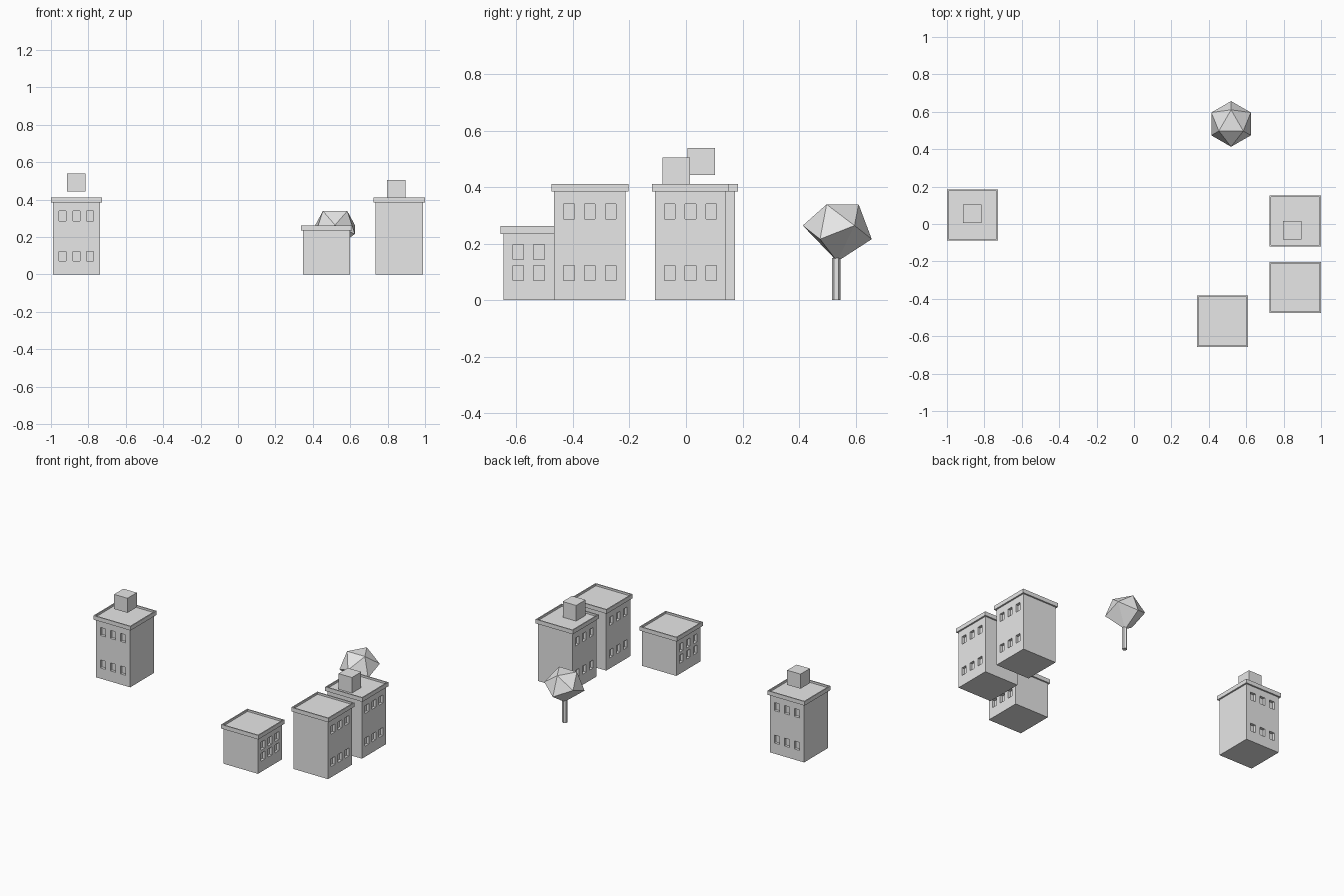
import bpy, bmesh, math
from mathutils import Matrix, Vector

if "Cube" in bpy.data.objects:
    bpy.data.objects.remove(bpy.data.objects["Cube"])

grey = bpy.data.materials.new("plain grey")
grey.use_nodes = True
grey.diffuse_color = (0.8, 0.8, 0.8, 1)
grey.node_tree.nodes["Principled BSDF"].inputs["Base Color"].default_value = grey.diffuse_color

BODY, CORNICE = 0.252, 0.273
CORNICE_HEIGHT, RIM_DEPTH = 0.027, 0.013
WINDOW_W, WINDOW_H, WINDOW_GAP, WINDOW_DEPTH = 0.038, 0.053, 0.0735, 0.018


def finish(name, bm, location, turn=0):
    bmesh.ops.recalc_face_normals(bm, faces=bm.faces)
    mesh = bpy.data.meshes.new(name)
    bm.to_mesh(mesh)
    bm.free()
    mesh.materials.append(grey)
    obj = bpy.data.objects.new(name, mesh)
    obj.location = location
    obj.rotation_euler.z = turn
    bpy.context.collection.objects.link(obj)
    return obj


def box(width, height):
    """Square box standing on its local floor."""
    bm = bmesh.new()
    bmesh.ops.create_cube(bm, size=1, matrix=Matrix.Translation((0, 0, height / 2))
                          @ Matrix.Diagonal((width, width, height, 1)))
    return bm


def push_in(bm, faces, depth):
    """Sink each face along its own normal."""
    bm.normal_update()
    for face in bmesh.ops.extrude_discrete_faces(bm, faces=faces)["faces"]:
        face.normal_update()
        bmesh.ops.translate(bm, verts=face.verts, vec=-face.normal * depth)


def building(name, x, y, wall, rows, turn=0):
    # Walls, with recessed windows on two opposite sides
    bm = box(BODY, wall)
    columns = [k * WINDOW_GAP for k in (-1, 0, 1)]
    for centres, size, axis in ((columns, WINDOW_W, 1), (rows, WINDOW_H, 2)):
        for centre in centres:
            for side in (-1, 1):
                co, no = Vector(), Vector()
                co[axis], no[axis] = centre + side * size / 2, 1
                bmesh.ops.bisect_plane(bm, geom=bm.verts[:] + bm.edges[:] + bm.faces[:],
                                       plane_co=co, plane_no=no)
    bm.normal_update()
    panes = []
    for face in bm.faces:
        mid = face.calc_center_median()
        if (abs(face.normal.x) > 0.9
                and min(abs(mid.y - c) for c in columns) < 0.005
                and min(abs(mid.z - r) for r in rows) < 0.005):
            panes.append(face)
    push_in(bm, panes, WINDOW_DEPTH)
    finish(name + "_walls", bm, (x, y, 0), turn)

    # Cornice with a sunken flat roof
    bm = box(CORNICE, CORNICE_HEIGHT)
    bm.normal_update()
    top = max(bm.faces, key=lambda f: f.calc_center_median().z)
    bmesh.ops.inset_individual(bm, faces=[top], thickness=(CORNICE - BODY) / 2)
    top = [f for f in bm.faces if f.normal.z > 0.9
           and f.calc_center_median().xy.length < 0.001]
    push_in(bm, top, RIM_DEPTH)
    finish(name + "_cornice", bm, (x, y, wall), turn)


TALL, LOW = 0.384, 0.235
tall_rows, low_rows = (0.097, 0.313), (0.097, 0.171)
building("west_tower", -0.864, 0.048, TALL, tall_rows, math.pi / 2)
building("east_tower", 0.862, 0.016, TALL, tall_rows)
building("corner_tower", 0.862, -0.34, TALL, tall_rows)
building("low_house", 0.473, -0.52, LOW, low_rows)

# Rooftop boxes
finish("west_roof_box", box(0.098, 0.097), (-0.865, 0.054, 0.442))
finish("east_roof_box", box(0.098, 0.104), (0.846, -0.034, 0.4))

# Faceted tree crown: top triangle, zigzag belt, lower point
bm = bmesh.new()
for k in range(3):
    a = math.radians(90 + 120 * k)
    bm.verts.new((0.0754 * math.cos(a), 0.0754 * math.sin(a), 0.099))
for k in range(6):
    a = math.radians(30 + 60 * k)
    bm.verts.new((0.122 * math.cos(a), 0.122 * math.sin(a), 0.024 * (-1) ** k))
bm.verts.new((0, 0, -0.103))
bmesh.ops.convex_hull(bm, input=bm.verts[:])
finish("tree_crown", bm, (0.519, 0.535, 0.24))

# Tree trunk
bm = bmesh.new()
bmesh.ops.create_cone(bm, cap_ends=True, segments=6, radius1=0.0155, radius2=0.0155, depth=0.15)
finish("tree_trunk", bm, (0.519, 0.531, 0.075))
